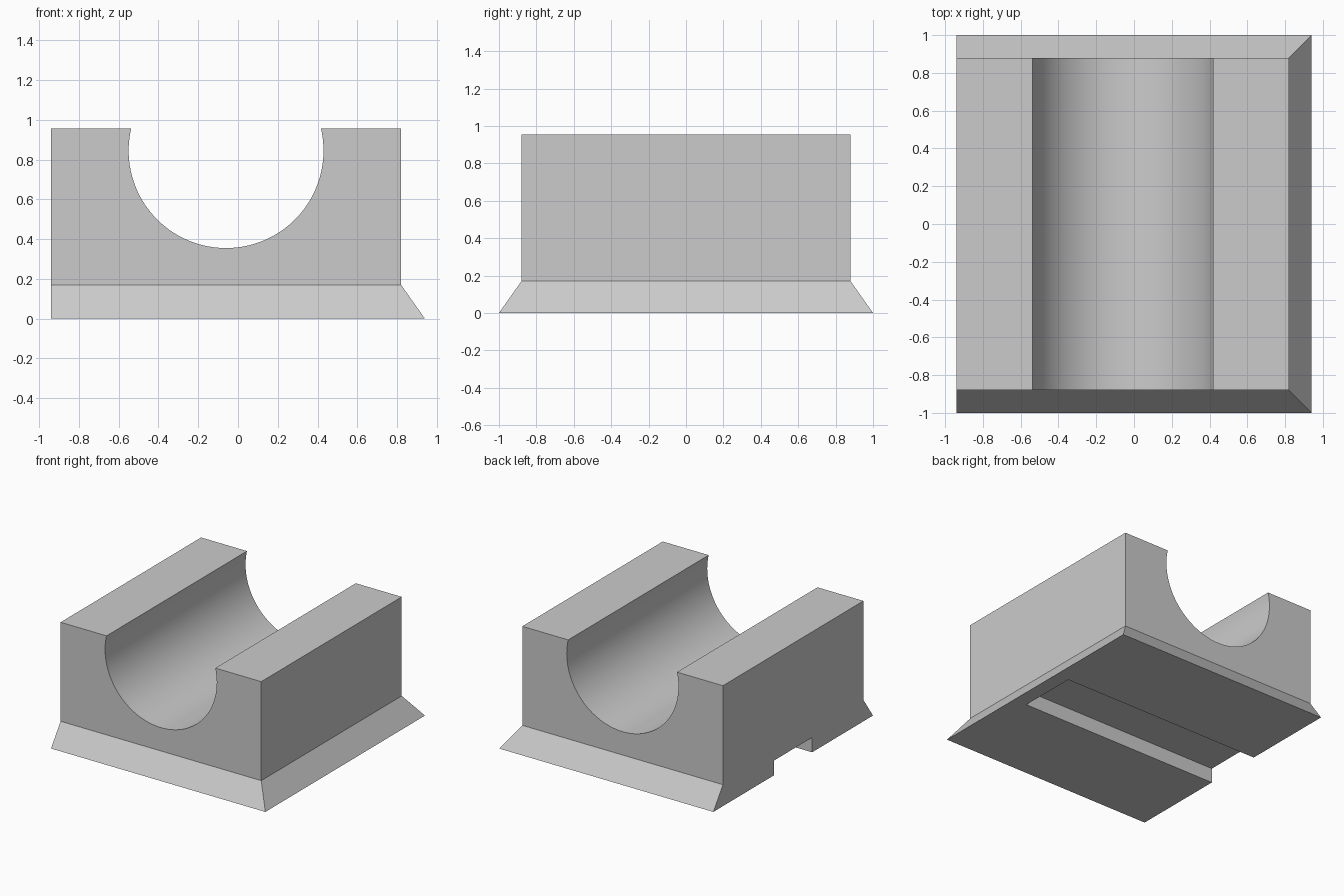
import bpy, bmesh, math

cube = bpy.data.objects.get("Cube")
if cube:
    bpy.data.objects.remove(cube, do_unlink=True)

LEFT, BODY_X, FOOT_X = -0.94, 0.82, 0.94
BODY_Y, FOOT_Y = 0.88, 1.0
FOOT_H, TOP = 0.17, 0.955

grey = bpy.data.materials.new("plain grey")
grey.use_nodes = True
colour = (0.6, 0.6, 0.6, 1)
grey.diffuse_color = colour
grey.node_tree.nodes["Principled BSDF"].inputs["Base Color"].default_value = colour


def cutter(target, name):
    """Subtract the active primitive from the target, then remove it."""
    tool = bpy.context.object
    tool.name = name
    tool.hide_render = True
    mod = target.modifiers.new(name, 'BOOLEAN')
    mod.operation = 'DIFFERENCE'
    mod.solver = 'EXACT'
    mod.object = tool
    bpy.context.view_layer.objects.active = target
    bpy.ops.object.modifier_apply(modifier=mod.name)
    bpy.data.objects.remove(tool, do_unlink=True)


# Block with a foot flared on three sides, stacked from rectangular sections
bm = bmesh.new()
rings = []
for x, y, z in ((FOOT_X, FOOT_Y, 0), (BODY_X, BODY_Y, FOOT_H), (BODY_X, BODY_Y, TOP)):
    corners = ((LEFT, -y), (x, -y), (x, y), (LEFT, y))
    rings.append([bm.verts.new((cx, cy, z)) for cx, cy in corners])
for low, high in zip(rings, rings[1:]):
    for i in range(4):
        j = (i + 1) % 4
        bm.faces.new((low[i], low[j], high[j], high[i]))
bm.faces.new(rings[0][::-1])
bm.faces.new(rings[-1])
# Join the straight side into one flat face
bmesh.ops.dissolve_limit(bm, angle_limit=0.01, verts=bm.verts, edges=bm.edges)
bmesh.ops.recalc_face_normals(bm, faces=bm.faces)
mesh = bpy.data.meshes.new("cradle_block")
bm.to_mesh(mesh)
bm.free()
block = bpy.data.objects.new("cradle_block", mesh)
bpy.context.collection.objects.link(block)
mesh.materials.append(grey)

# Round channel running front to back
bpy.ops.mesh.primitive_cylinder_add(vertices=128, radius=0.49, depth=3,
                                    location=(-0.06, 0, 0.845),
                                    rotation=(math.pi / 2, 0, 0))
cutter(block, "channel_cutter")

# Slot under the foot, open on the straight side only
SLOT_W, SLOT_H, SLOT_END = 0.475, 0.117, 0.825
bpy.ops.mesh.primitive_cube_add(size=1, location=(SLOT_END - 1, 0, 0))
bpy.context.object.scale = (2, SLOT_W, SLOT_H * 2)
bpy.context.view_layer.update()
cutter(block, "slot_cutter")

# Smooth channel with crisp edges elsewhere
bpy.ops.object.select_all(action='DESELECT')
block.select_set(True)
bpy.context.view_layer.objects.active = block
bpy.ops.object.shade_smooth_by_angle(angle=math.radians(20))
